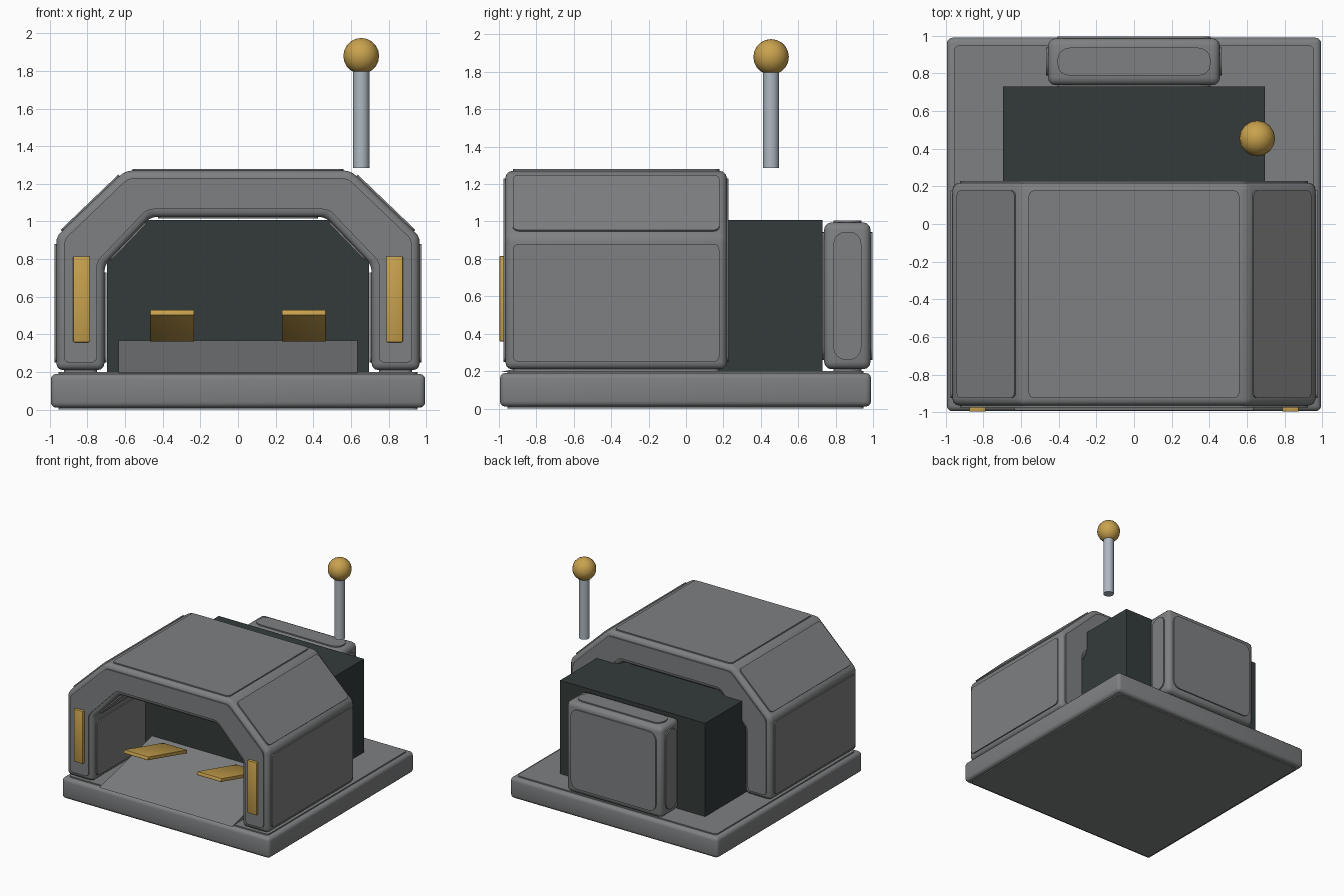
import bpy, bmesh, math
from mathutils import Matrix

if "Cube" in bpy.data.objects:
    bpy.data.objects.remove(bpy.data.objects["Cube"])


def material(name, rgb):
    m = bpy.data.materials.new(name)
    m.diffuse_color = (*rgb, 1)
    m.use_nodes = True
    m.node_tree.nodes["Principled BSDF"].inputs["Base Color"].default_value = m.diffuse_color
    return m


GREY = material("grey_metal", (0.21, 0.215, 0.22))
DARK = material("dark_box", (0.034, 0.044, 0.043))
GOLD = material("gold", (0.58, 0.36, 0.075))
STEEL = material("pale_steel", (0.42, 0.48, 0.53))


def finish(name, bm, mat, smooth=True):
    bmesh.ops.recalc_face_normals(bm, faces=bm.faces)
    me = bpy.data.meshes.new(name)
    bm.to_mesh(me)
    bm.free()
    me.materials.append(mat)
    ob = bpy.data.objects.new(name, me)
    bpy.context.collection.objects.link(ob)
    if smooth:
        bpy.ops.object.select_all(action='DESELECT')
        ob.select_set(True)
        bpy.context.view_layer.objects.active = ob
        bpy.ops.object.shade_smooth_by_angle(angle=math.radians(35))
    return ob


def prism(profile, axis, a, b):
    """Extrude a 2D profile along x or y from a to b."""
    bm = bmesh.new()
    place = (lambda p: (a, p[0], p[1])) if axis == 'x' else (lambda p: (p[0], a, p[1]))
    face = bm.faces.new([bm.verts.new(place(p)) for p in profile])
    new = bmesh.ops.extrude_face_region(bm, geom=[face])["geom"]
    step = (b - a, 0, 0) if axis == 'x' else (0, b - a, 0)
    bmesh.ops.translate(bm, vec=step, verts=[v for v in new if isinstance(v, bmesh.types.BMVert)])
    bmesh.ops.recalc_face_normals(bm, faces=bm.faces)
    return bm


def box(x0, x1, y0, y1, z0, z1):
    return prism([(x0, z0), (x1, z0), (x1, z1), (x0, z1)], 'y', y0, y1)


def round_edges(bm, width, segments=3):
    bmesh.ops.bevel(bm, geom=bm.edges[:], offset=width, segments=segments,
                    profile=0.5, affect='EDGES', clamp_overlap=True)


def panelled(name, bm, bevel, inset, radius, only_z=False):
    """Rounded body with a thin raised, round-cornered plate on each face."""
    plates = bm.copy()
    round_edges(bm, bevel)
    rims = bmesh.ops.inset_individual(plates, faces=plates.faces[:], thickness=inset,
                                      use_even_offset=True)["faces"]
    bmesh.ops.delete(plates, geom=rims, context='FACES')
    if only_z:
        bmesh.ops.delete(plates, geom=[f for f in plates.faces if abs(f.normal.z) < 0.9],
                         context='FACES')
    bmesh.ops.bevel(plates, geom=plates.verts[:], offset=radius, segments=4,
                    profile=0.5, affect='VERTICES', clamp_overlap=True)
    plates.normal_update()
    tops = bmesh.ops.extrude_discrete_faces(plates, faces=plates.faces[:])["faces"]
    for f in tops:
        f.normal_update()
        bmesh.ops.translate(plates, vec=f.normal * 0.01, verts=f.verts[:])
    tmp = bpy.data.meshes.new("tmp")
    plates.to_mesh(tmp)
    plates.free()
    bm.from_mesh(tmp)
    bpy.data.meshes.remove(tmp)
    return finish(name, bm, GREY)


# Base slab
panelled("base", box(-0.995, 0.995, -0.995, 0.99, 0.01, 0.19), 0.03, 0.04, 0.03, only_z=True)

# Arched housing
half = [(0.71, 0.21), (0.965, 0.21), (0.965, 0.92), (0.6, 1.27)]
inner = [(0.465, 1.025), (0.71, 0.77)]
outline = (half + [(-x, z) for x, z in reversed(half)]
           + [(-x, z) for x, z in reversed(inner)] + inner)
panelled("arch_housing", prism(outline, 'y', -0.965, 0.218), 0.035, 0.04, 0.03)

# Rear block
panelled("rear_block", box(-0.457, 0.457, 0.738, 0.987, 0.21, 0.995), 0.04, 0.05, 0.065)

# Dark inner box
finish("inner_box", box(-0.695, 0.695, -0.27, 0.73, 0.19, 1.007), DARK, False)

# Sloping floor
finish("floor_ramp", prism([(-0.99, 0.195), (-0.26, 0.195), (-0.26, 0.37)], 'x', -0.635, 0.635),
       GREY, False)

# Front lights and pedals, one on each side
for side, sx in (("left", -1), ("right", 1)):
    x = 0.832 * sx
    bm = box(x - 0.044, x + 0.044, -0.997, -0.96, 0.358, 0.815)
    round_edges(bm, 0.006, 2)
    finish(side + "_light", bm, GOLD)

    bm = box(-0.117, 0.117, -0.275, 0.275, -0.0145, 0.0145)
    round_edges(bm, 0.004, 2)
    bm.transform(Matrix.Translation((0.35 * sx, -0.63, 0.445))
                 @ Matrix.Rotation(math.radians(-15), 4, 'X'))
    finish(side + "_pedal", bm, GOLD)

# Lever rod and ball
bm = bmesh.new()
bmesh.ops.create_cone(bm, cap_ends=True, segments=16, radius1=0.043, radius2=0.043, depth=0.55,
                      matrix=Matrix.Translation((0.655, 0.455, 1.56)))
finish("lever_rod", bm, STEEL)
bm = bmesh.new()
bmesh.ops.create_uvsphere(bm, u_segments=16, v_segments=10, radius=0.095,
                          matrix=Matrix.Translation((0.655, 0.455, 1.88)))
finish("lever_ball", bm, GOLD)
